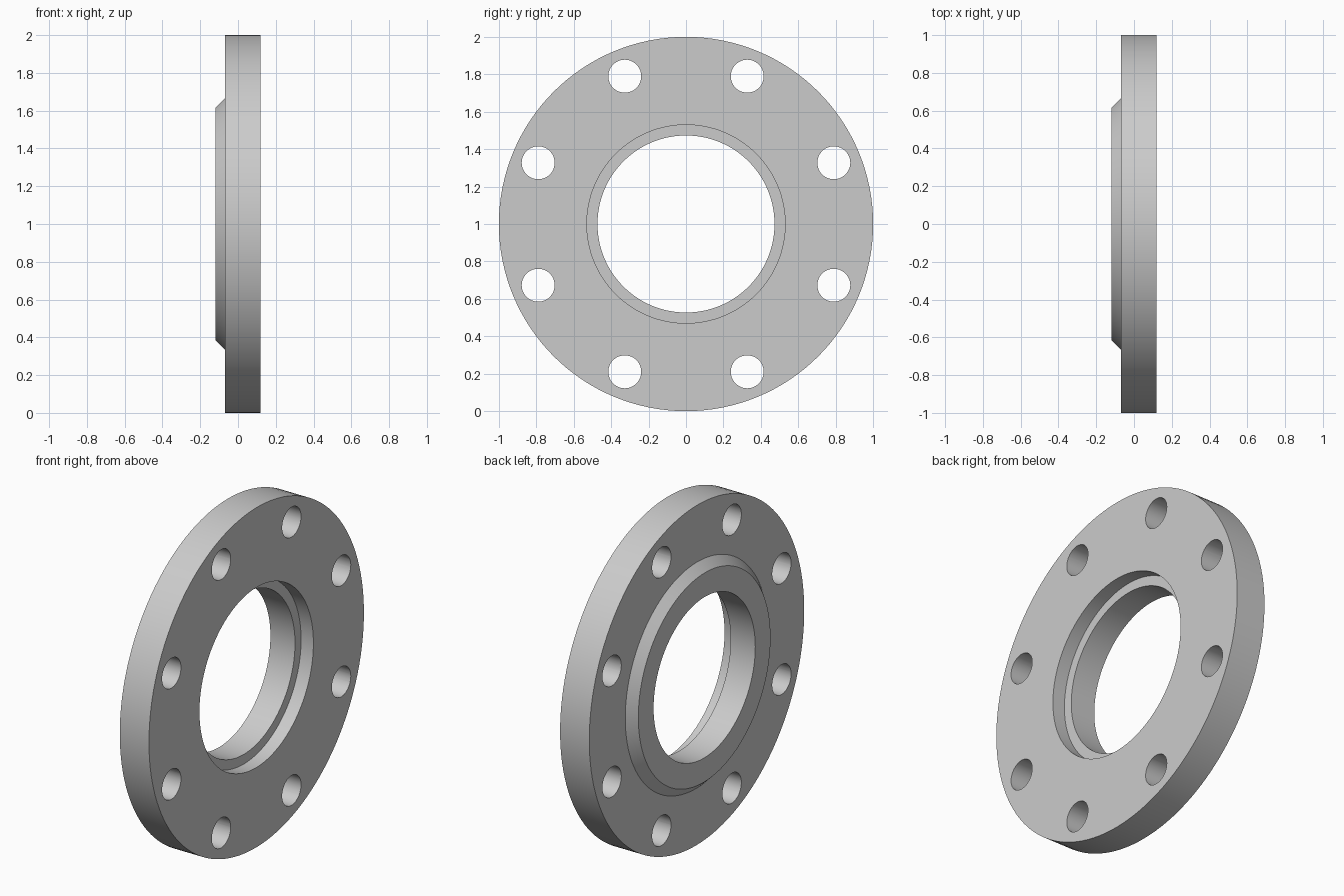
import bpy, bmesh, math
from mathutils import Matrix, Vector

cube = bpy.data.objects.get("Cube")
if cube:
    bpy.data.objects.remove(cube)

SEGMENTS = 128
CENTRE = Vector((0, 0, 1))

steel = bpy.data.materials.new("light_grey_steel")
steel.use_nodes = True
steel.diffuse_color = (0.6, 0.6, 0.6, 1)
steel.node_tree.nodes["Principled BSDF"].inputs["Base Color"].default_value = (0.6, 0.6, 0.6, 1)


def make_object(name, bm):
    bmesh.ops.recalc_face_normals(bm, faces=bm.faces)
    mesh = bpy.data.meshes.new(name)
    bm.to_mesh(mesh)
    bm.free()
    mesh.materials.append(steel)
    obj = bpy.data.objects.new(name, mesh)
    bpy.context.collection.objects.link(obj)
    return obj


# Flange body: closed (x, radius) section turned around the x axis
section = [
    (0.12, 1.0), (-0.07, 1.0),        # rim
    (-0.07, 0.665), (-0.12, 0.615),   # raised hub with bevelled edge
    (-0.12, 0.473), (0.04, 0.473),    # bore
    (0.04, 0.53), (0.12, 0.53),       # recess in the bore
]
bm = bmesh.new()
rings = []
for i in range(SEGMENTS):
    a = math.tau * i / SEGMENTS
    rings.append([bm.verts.new(CENTRE + Vector((x, r * math.cos(a), r * math.sin(a))))
                  for x, r in section])
n = len(section)
for i, ring in enumerate(rings):
    after = rings[(i + 1) % SEGMENTS]
    for j in range(n):
        k = (j + 1) % n
        bm.faces.new((ring[j], ring[k], after[k], after[j]))
flange = make_object("flange", bm)

# Eight bolt holes on one circle
bm = bmesh.new()
for i in range(8):
    a = math.radians(22.5 + 45 * i)
    spot = CENTRE + Vector((0, 0.855 * math.cos(a), 0.855 * math.sin(a)))
    bmesh.ops.create_cone(bm, cap_ends=True, segments=48, radius1=0.088, radius2=0.088,
                          depth=0.6, matrix=Matrix.Translation(spot)
                          @ Matrix.Rotation(math.pi / 2, 4, "Y"))
cutter = make_object("bolt_hole_cutter", bm)

holes = flange.modifiers.new("bolt_holes", "BOOLEAN")
holes.object = cutter
holes.operation = "DIFFERENCE"
holes.solver = "EXACT"

# Apply the cut and smooth the round surfaces
bpy.ops.object.select_all(action="DESELECT")
bpy.context.view_layer.objects.active = flange
flange.select_set(True)
bpy.ops.object.modifier_apply(modifier=holes.name)
bpy.data.objects.remove(cutter)
bpy.ops.object.shade_smooth_by_angle(angle=math.radians(30))
